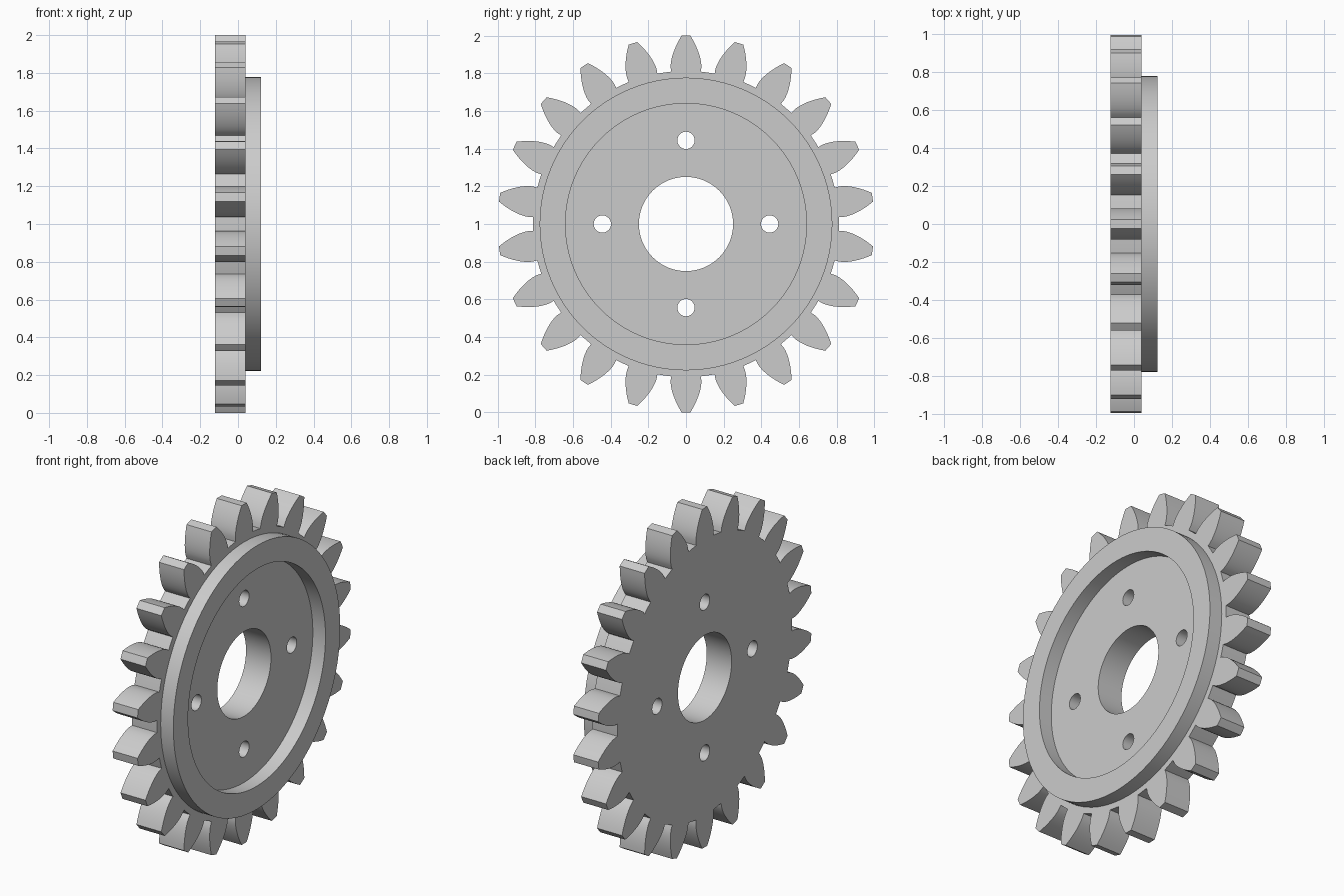
import bpy, bmesh
from math import acos, cos, sin, tan, pi, radians, sqrt
from mathutils import Vector

cube = bpy.data.objects.get("Cube")
if cube:
    bpy.data.objects.remove(cube)

TEETH = 22
TIP, PITCH, ROOT = 1.0, 0.917, 0.8125
PRESSURE = radians(24)
BACK, FACE, RIM = -0.1225, 0.04, 0.1225


def circle(radius, steps, cy=0.0, cz=0.0):
    return [(cy + radius * cos(2 * pi * i / steps), cz + radius * sin(2 * pi * i / steps))
            for i in range(steps)]


def half_angle(r):
    # Involute tooth half angle at a radius
    base = PITCH * cos(PRESSURE)
    a = acos(min(1.0, base / r))
    return pi / (2 * TEETH) + tan(PRESSURE) - PRESSURE - (tan(a) - a)


def gear_outline():
    base = PITCH * cos(PRESSURE)
    radii = [ROOT] + [base + (TIP - base) * i / 8 for i in range(9)]
    flank = [(r, half_angle(r)) for r in radii]
    tooth = [(r, -a) for r, a in flank] + [(TIP, 0.0)] + [(r, a) for r, a in reversed(flank)]
    points = []
    for t in range(TEETH):
        mid = pi / 2 + t * 2 * pi / TEETH
        points += [(r * cos(mid + a), r * sin(mid + a)) for r, a in tooth]
        gap = mid + pi / TEETH
        points.append((ROOT * cos(gap), ROOT * sin(gap)))
    return points


def loop_verts(bm, loop, x):
    return [bm.verts.new((x, y, z + 1.0)) for y, z in loop]


def cap(bm, loops, x):
    # Flat face bounded by an outer loop and holes
    edges = []
    for loop in loops:
        vs = loop_verts(bm, loop, x)
        edges += [bm.edges.new((vs[i - 1], vs[i])) for i in range(len(vs))]
    bmesh.ops.triangle_fill(bm, edges=edges, use_beauty=True, normal=Vector((1, 0, 0)))


def wall(bm, loop, x0, x1):
    a, b = loop_verts(bm, loop, x0), loop_verts(bm, loop, x1)
    for i in range(len(a)):
        bm.faces.new((a[i - 1], a[i], b[i], b[i - 1]))


# Profiles
outline = gear_outline()
rim_outer = circle(0.777, 96)
rim_inner = circle(0.64, 96)
bore = circle(0.25, 64)
bolt_holes = [circle(0.046, 24, 0.444 * cos(k * pi / 2), 0.444 * sin(k * pi / 2)) for k in range(4)]
openings = [bore] + bolt_holes

# Gear body with raised rim, as one solid
bm = bmesh.new()
cap(bm, [outline] + openings, BACK)
cap(bm, [outline, rim_outer], FACE)
cap(bm, [rim_outer, rim_inner], RIM)
cap(bm, [rim_inner] + openings, FACE)
for loop in [outline] + openings:
    wall(bm, loop, BACK, FACE)
for loop in (rim_outer, rim_inner):
    wall(bm, loop, FACE, RIM)
bmesh.ops.remove_doubles(bm, verts=bm.verts, dist=0.0001)
bmesh.ops.recalc_face_normals(bm, faces=bm.faces)

mesh = bpy.data.meshes.new("spur_gear")
bm.to_mesh(mesh)
bm.free()
gear = bpy.data.objects.new("spur_gear", mesh)
bpy.context.collection.objects.link(gear)

# Plain grey metal
grey = bpy.data.materials.new("light_grey")
grey.use_nodes = True
colour = (0.6, 0.6, 0.6, 1.0)
grey.diffuse_color = colour
grey.node_tree.nodes["Principled BSDF"].inputs["Base Color"].default_value = colour
mesh.materials.append(grey)

bpy.ops.object.select_all(action="DESELECT")
gear.select_set(True)
bpy.context.view_layer.objects.active = gear
bpy.ops.object.shade_smooth_by_angle(angle=radians(25))
